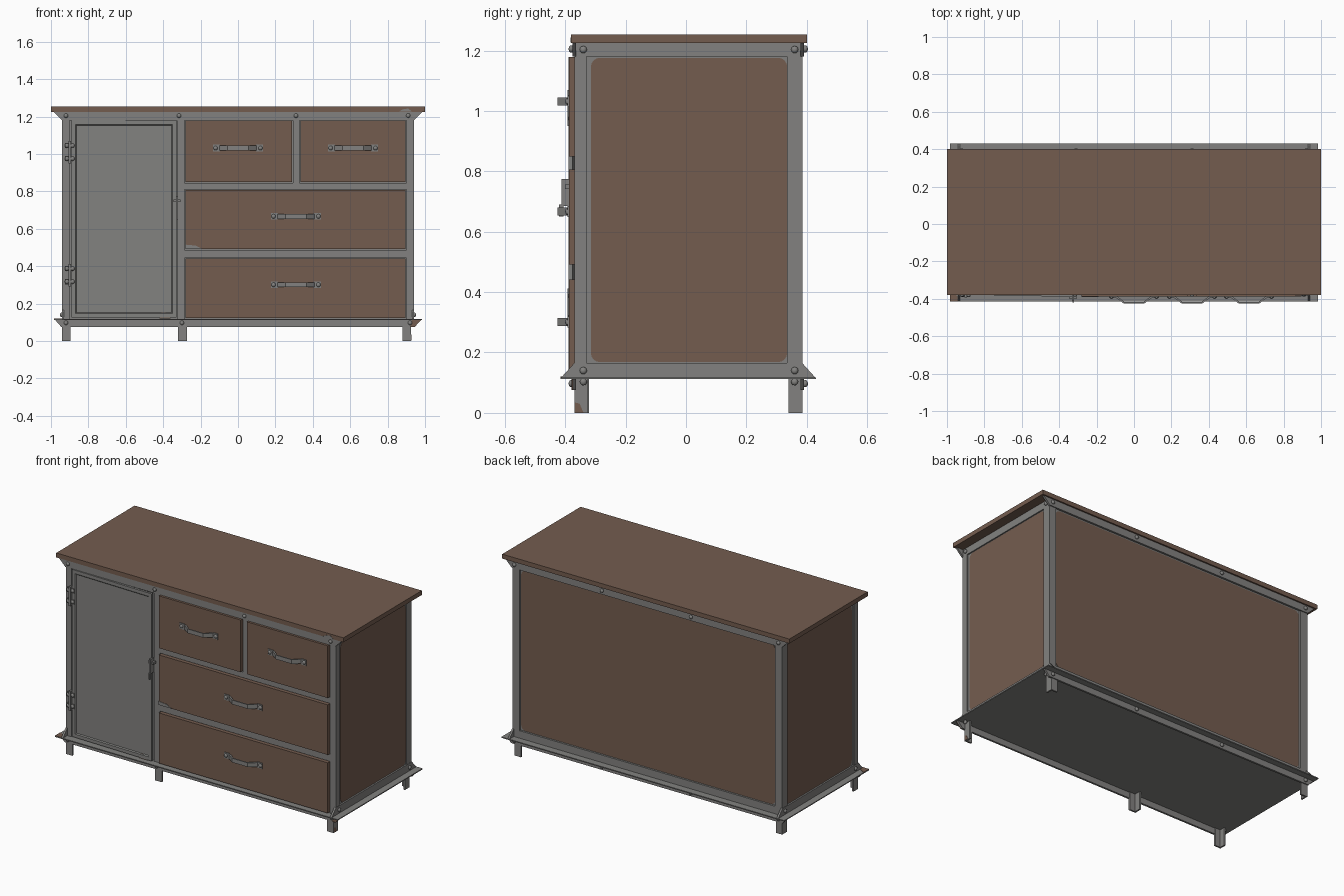
import bpy, bmesh, math
from mathutils import Matrix, Vector

cube = bpy.data.objects.get("Cube")
if cube:
    bpy.data.objects.remove(cube, do_unlink=True)


def material(name, color):
    m = bpy.data.materials.new(name)
    m.use_nodes = True
    m.diffuse_color = (*color, 1)
    m.node_tree.nodes["Principled BSDF"].inputs["Base Color"].default_value = (*color, 1)
    return m


STEEL = material("worn grey steel", (0.225, 0.222, 0.215))
RUST = material("rust brown", (0.175, 0.108, 0.078))


def finish(name, bm, mat):
    bmesh.ops.recalc_face_normals(bm, faces=bm.faces[:])
    me = bpy.data.meshes.new(name)
    bm.to_mesh(me)
    bm.free()
    me.materials.append(mat)
    ob = bpy.data.objects.new(name, me)
    bpy.context.scene.collection.objects.link(ob)
    return ob


def add_box(bm, x, y, z):
    lo, hi = Vector((x[0], y[0], z[0])), Vector((x[1], y[1], z[1]))
    m = Matrix.Translation((lo + hi) / 2) @ Matrix.Diagonal((*(hi - lo), 1))
    return bmesh.ops.create_cube(bm, size=1, matrix=m)["verts"]


def box(name, mat, *parts):
    bm = bmesh.new()
    for part in parts:
        add_box(bm, *part)
    return finish(name, bm, mat)


def prism(name, mat, pts, axis, a, b):
    """Extrude a flat outline along x, y or z from a to b."""
    def place(p, d):
        return {"x": (d, *p), "y": (p[0], d, p[1]), "z": (*p, d)}[axis]
    bm = bmesh.new()
    f = bm.faces.new([bm.verts.new(place(p, a)) for p in pts])
    ext = bmesh.ops.extrude_face_region(bm, geom=[f])["geom"]
    shift = Vector(place((0, 0), b - a))
    bmesh.ops.translate(bm, vec=shift, verts=[v for v in ext if isinstance(v, bmesh.types.BMVert)])
    return finish(name, bm, mat)


def rounded(u, v, r):
    """Rounded rectangle outline."""
    pts = []
    corners = [(u[1] - r, v[1] - r), (u[0] + r, v[1] - r), (u[0] + r, v[0] + r), (u[1] - r, v[0] + r)]
    for i, (cu, cv) in enumerate(corners):
        for k in range(5):
            t = (i + k / 4) * math.pi / 2
            pts.append((cu + r * math.cos(t), cv + r * math.sin(t)))
    return pts


def rivets(name, points, axis):
    """Row of domed rivet heads, flattened along one axis."""
    bm = bmesh.new()
    flat = {"x": (.75, 1, 1), "y": (1, .75, 1)}[axis]
    for p in points:
        m = Matrix.Translation(p) @ Matrix.Diagonal((*flat, 1))
        bmesh.ops.create_uvsphere(bm, u_segments=10, v_segments=6, radius=0.012, matrix=m)
    ob = finish(name, bm, STEEL)
    for poly in ob.data.polygons:
        poly.use_smooth = True


F, B, W = -0.37, 0.385, 0.94        # front, back and half width of the frame
LOW, HIGH = 0.115, 1.225            # underside and top of the cabinet

# Carcass and tabletop
box("carcass", STEEL, ((-.932, .932), (F + .012, B - .012), (LOW, HIGH - .01)))
box("tabletop", RUST, ((-1, 1), (-.38, .40), (HIGH, 1.253)))

# Angle iron corner posts and legs
for sx, side in ((-1, "right"), (1, "left")):
    for y, inward, end in ((F, 1, "front"), (B, -1, "back")):
        def ell(z, w, t, x_out):
            xs = sorted((sx * x_out, sx * (x_out - w)))
            xt = sorted((sx * x_out, sx * (x_out - t)))
            return ((xs, sorted((y, y + inward * t)), z), (xt, sorted((y, y + inward * w)), z))
        box(f"{end}_{side}_post", STEEL, *ell((LOW, HIGH), .05 if end == "back" else .04, .014, W))
        box(f"{end}_{side}_leg", STEEL, *ell((0, LOW), .045, .01, W if sx < 0 else .925))
box("front_middle_leg", STEEL, ((-.32, -.272), (F, F + .01), (0, LOW)),
    ((-.32, -.31), (F, F + .048), (0, LOW)))

# Bottom flange, with a plain floor
box("bottom_flange", STEEL, ((-.985, .985), (-.415, .43), (.112, .118)))

# Mitred rails on front and back
for name, y0, y1 in (("front", F - .006, F + .006), ("back", B - .006, B + .006)):
    prism(f"{name}_bottom_rail", STEEL, [(-.945, .075), (.945, .075), (.98, LOW), (-.98, LOW)], "y", y0, y1)
    prism(f"{name}_top_rail", STEEL, [(-W, 1.18), (W, 1.18), (.985, HIGH), (-.985, HIGH)], "y", y0, y1)
box("back_lower_rail", STEEL, ((-W, W), (B - .012, B), (LOW, .165)))

# Side rails, side panels and their rivets
for s, side in ((-1, "right"), (1, "left")):
    prism(f"{side}_bottom_rail", STEEL, [(-.415, LOW), (.43, LOW), (B, .165), (F, .165)], "x", s * .93, s * .942)
    box(f"{side}_top_rail", STEEL, (sorted((s * .93, s * W)), (F, B), (1.18, HIGH)))
    prism(f"{side}_panel", RUST, rounded((-.315, .335), (.168, 1.176), .03), "x", s * .93, s * .934)
    rivets(f"{side}_rivets", [(s * .944, y, z) for y in (-.34, .36) for z in (.103, .14, 1.203)], "x")
prism("back_panel", RUST, rounded((-.885, .885), (.168, 1.176), .03), "y", B - .013, B - .009)

# Rivets on front and back rails
rivets("front_rivets", [(x, F - .01, 1.205) for x in (-.92, -.315, .31, .91)]
       + [(x, F - .01, .097) for x in (-.92, -.3, .92)], "y")
rivets("back_rivets", [(x, B + .01, z) for x in (-.92, -.31, .31, .92) for z in (.097, 1.205)], "y")

# Front dividers between the door and the drawers
box("front_dividers", STEEL,
    ((-.325, -.285), (F, F + .014), (LOW, 1.18)), ((.293, .328), (F, F + .014), (.81, 1.18)),
    ((-.325, W), (F, F + .014), (.81, .845)), ((-.325, W), (F, F + .014), (.445, .487)))

# Drawer fronts with bent strap handles
drawers = {
    "upper_right_drawer": ((-.28, .288), (.849, 1.178), 0.0),
    "upper_left_drawer": ((.333, .896), (.849, 1.178), .615),
    "middle_drawer": ((-.28, .896), (.491, .806), .31),
    "bottom_drawer": ((-.28, .896), (.124, .441), .31),
}
FACE = -.387
for name, (x, z, cx) in drawers.items():
    box(name, RUST, (x, (FACE, F + .02), z))
    cz = (z[0] + z[1]) / 2 + .018
    outer = [(-.105, FACE), (-.09, FACE - .012), (-.055, FACE - .038), (.055, FACE - .038),
             (.09, FACE - .012), (.105, FACE)]
    inner = [(.088, FACE), (.05, FACE - .031), (-.05, FACE - .031), (-.088, FACE)]
    prism(name + "_handle", STEEL, [(cx + u, v) for u, v in outer + inner], "z", cz - .013, cz + .013)
    box(name + "_handle_plates", STEEL, *[((cx + s * .115 - .018, cx + s * .115 + .018),
        (FACE - .005, FACE), (cz - .018, cz + .018)) for s in (-1, 1)])
    rivets(name + "_handle_rivets", [(cx + s * .12, FACE - .004, cz) for s in (-1, 1)], "y")

# Door with a recessed panel, standing slightly ajar
bm = bmesh.new()
add_box(bm, (-.89, -.328), (F - .008, F + .006), (.125, 1.178))
front = min(bm.faces, key=lambda f: f.calc_center_median().y)
bmesh.ops.inset_region(bm, faces=[front], thickness=.03)
bmesh.ops.inset_region(bm, faces=[front], thickness=.008, depth=-.006)
hinge = Vector((-.89, F, 0))
bmesh.ops.rotate(bm, cent=hinge, matrix=Matrix.Rotation(math.radians(-1.2), 3, "Z"), verts=bm.verts[:])
finish("door", bm, STEEL)

# Hinges
for name, z in (("upper_hinge", 1.01), ("lower_hinge", .352)):
    box(name, STEEL, ((-.907, -.893), (F - .022, F), (z - .06, z + .06)),
        *[((-.925, -.875), (F - .012, F), (z + s * .035 - .014, z + s * .035 + .014)) for s in (-1, 1)])
    rivets(name + "_rivets", [(-.9 + u, F - .012, z + v) for u in (-.015, .015) for v in (-.035, .035)], "y")

# Latch
box("door_latch", STEEL, ((-.332, -.32), (-.412, -.38), (.685, .775)),
    ((-.345, -.308), (-.40, -.375), (.742, .756)), ((-.33, -.322), (-.42, -.405), (.65, .69)))

# Worn patches
prism("front_rail_rust", RUST, [(-.42, .12), (-.36, .12), (-.365, .15), (-.41, .152)], "y", F - .014, F - .006)
prism("rail_end_rust", RUST, [(.92, .075), (.945, .075), (.98, .114), (.93, .114)], "y", F - .009, F - .005)
prism("leg_rust", RUST, [(-.368, .002), (-.34, .002), (-.352, .03), (-.368, .035)], "x", .922, .927)
prism("flange_corner_rust", RUST, [(-.985, -.415), (-.94, -.415), (-.945, -.385), (-.985, -.36)], "z", .117, .12)
prism("drawer_corner_wear", STEEL, [(-.28, .492), (-.19, .492), (-.225, .51), (-.28, .515)],
      "y", FACE - .002, FACE + .001)
prism("tabletop_edge_wear", STEEL, [(.86, 1.226), (.93, 1.226), (.91, 1.243), (.88, 1.238)], "y", -.382, -.379)
